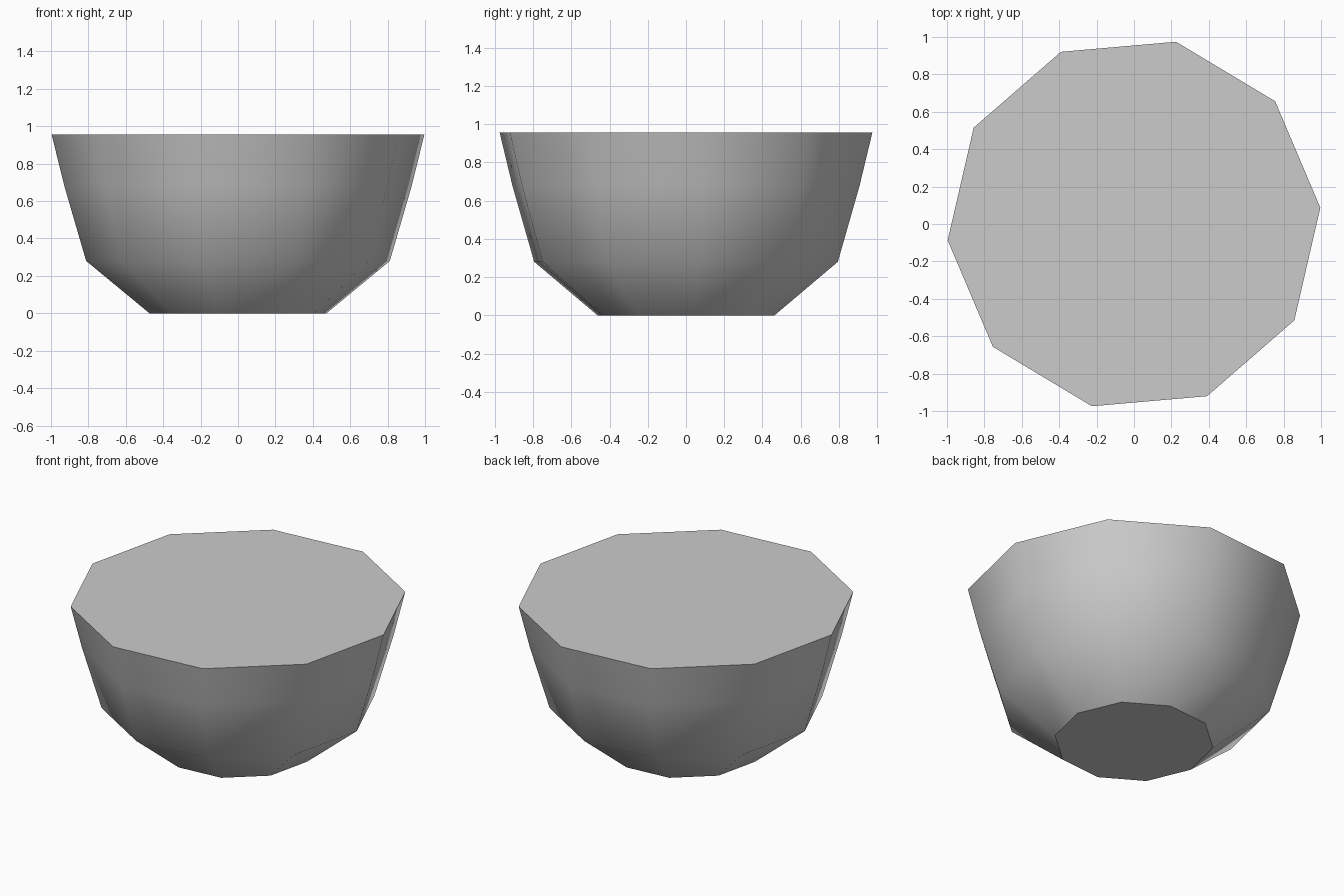
import bpy, bmesh, math

cube = bpy.data.objects.get("Cube")
if cube:
    bpy.data.objects.remove(cube, do_unlink=True)

grey = bpy.data.materials.new("plain grey")
grey.use_nodes = True
colour = (0.6, 0.6, 0.6, 1)
grey.diffuse_color = colour
grey.node_tree.nodes["Principled BSDF"].inputs["Base Color"].default_value = colour

SIDES = 10
TURN = math.radians(5)
PROFILE = [(0.475, 0), (0.815, 0.28), (0.932, 0.68), (1.0, 0.955)]  # radius, height

# Ten-sided bowl, lofted ring by ring
bm = bmesh.new()
rings = []
for radius, z in PROFILE:
    angles = [TURN + math.tau * i / SIDES for i in range(SIDES)]
    rings.append([bm.verts.new((radius * math.cos(a), radius * math.sin(a), z)) for a in angles])
for low, high in zip(rings, rings[1:]):
    for i in range(SIDES):
        j = (i + 1) % SIDES
        bm.faces.new((low[i], low[j], high[j], high[i])).smooth = True

# Flat base and filled top, with crisp rims
for cap in (bm.faces.new(rings[0][::-1]), bm.faces.new(rings[-1])):
    for edge in cap.edges:
        edge.smooth = False

mesh = bpy.data.meshes.new("bowl")
bm.to_mesh(mesh)
bm.free()
mesh.materials.append(grey)
bowl = bpy.data.objects.new("bowl", mesh)
bpy.context.collection.objects.link(bowl)
